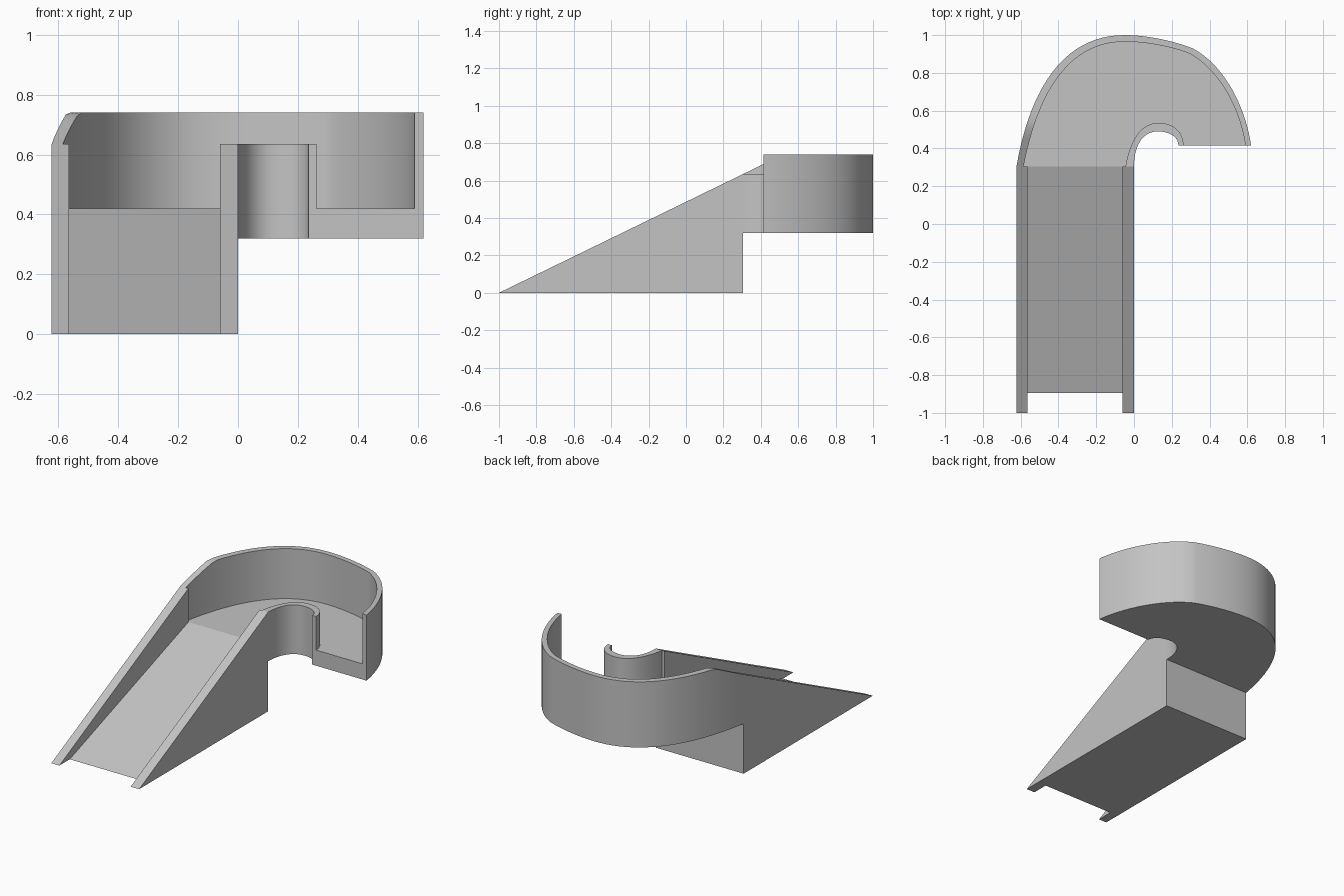
import bpy, bmesh
from mathutils import Vector
from mathutils.geometry import interpolate_bezier

cube = bpy.data.objects.get("Cube")
if cube:
    bpy.data.objects.remove(cube, do_unlink=True)

# Single plain grey
GREY = (0.55, 0.55, 0.55, 1)
grey = bpy.data.materials.new("plain grey")
grey.use_nodes = True
grey.diffuse_color = GREY
grey.node_tree.nodes["Principled BSDF"].inputs["Base Color"].default_value = GREY

SEAM, END = 0.305, 0.415           # y where ramp meets turn, y of open end
BASE, FLOOR, RAIL, TOP = 0.32, 0.42, 0.635, 0.74
SLOPE = RAIL / (SEAM + 1)


def finish(name, bm, smooth=False):
    bmesh.ops.recalc_face_normals(bm, faces=bm.faces[:])
    mesh = bpy.data.meshes.new(name)
    bm.to_mesh(mesh)
    bm.free()
    mesh.materials.append(grey)
    ob = bpy.data.objects.new(name, mesh)
    bpy.context.collection.objects.link(ob)
    if smooth:
        bpy.ops.object.select_all(action='DESELECT')
        ob.select_set(True)
        bpy.context.view_layer.objects.active = ob
        bpy.ops.object.shade_smooth_by_angle(angle=0.45)
    return ob


def prism(name, outline, offset, smooth=False):
    """Extrude a flat outline along an offset vector."""
    bm = bmesh.new()
    face = bm.faces.new([bm.verts.new(p) for p in outline])
    new = bmesh.ops.extrude_face_region(bm, geom=[face])["geom"]
    verts = [v for v in new if isinstance(v, bmesh.types.BMVert)]
    # keep the starting cap so the solid is closed
    if not face.is_valid or len(bm.faces) < len(outline) + 2:
        bm.faces.new([v for v in bm.verts if v not in verts])
    bmesh.ops.translate(bm, verts=verts, vec=offset)
    return finish(name, bm, smooth)


def path(*pts, steps=24):
    """Chain of cubic curves: knot, handle, handle, knot, ..."""
    pts = [Vector((x, y, 0)) for x, y in pts]
    out = [pts[0]]
    for i in range(0, len(pts) - 1, 3):
        out += interpolate_bezier(*pts[i:i + 4], steps)[1:]
    return out


def wall(name, side_a, side_b, top):
    """Curved wall between two paths, with its top height given by a rule."""
    bm = bmesh.new()
    rings = []
    for a, b in zip(side_a, side_b):
        rings.append([bm.verts.new((p.x, p.y, z)) for p, z in
                      ((a, BASE), (a, top(a)), (b, top(b)), (b, BASE))])
    for r, s in zip(rings, rings[1:]):
        for i in range(4):
            j = (i + 1) % 4
            bm.faces.new((r[i], r[j], s[j], s[i]))
    bm.faces.new(rings[0])
    bm.faces.new(rings[-1])
    return finish(name, bm, True)


# Straight ramp: two side walls and the sloping floor between them
for name, x, width in (("ramp_right_wall", -0.622, 0.057), ("ramp_left_wall", -0.06, 0.06)):
    prism(name, [(x, -1, 0), (x, SEAM, RAIL), (x, SEAM, 0)], (width, 0, 0))
x = -0.565
prism("ramp_floor", [(x, -0.895, 0), (x, SEAM, FLOOR), (x, SEAM, 0)], (0.505, 0, 0))

# Plan curves of the turn
outer_out = path((-0.622, SEAM), (-0.55, 0.72), (-0.37, 1), (-0.05, 1),
                 (0.08, 1), (0.22, 0.965), (0.31, 0.93),
                 (0.48, 0.84), (0.59, 0.62), (0.62, END))
outer_in = path((-0.585, SEAM), (-0.51, 0.69), (-0.35, 0.965), (-0.05, 0.965),
                (0.08, 0.965), (0.21, 0.935), (0.3, 0.9),
                (0.45, 0.81), (0.56, 0.62), (0.59, END))
inner_out = path((-0.045, SEAM), (-0.02, 0.45), (0.04, 0.535), (0.13, 0.535),
                 (0.205, 0.535), (0.262, 0.49), (0.262, END))
inner_in = path((0, SEAM), (0, 0.42), (0.05, 0.49), (0.125, 0.49),
                (0.19, 0.49), (0.235, 0.46), (0.235, END))


def outer_top(p):
    # carries on the ramp rail slope until the full wall height
    return min(TOP, RAIL + SLOPE * (p.y - SEAM)) if p.x < 0 else TOP


wall("turn_outer_wall", outer_out, outer_in, outer_top)
wall("turn_inner_wall", inner_out, inner_in, lambda p: RAIL)

# Floor slab of the turn
slab = [(p.x, p.y, BASE) for p in outer_in + inner_out[::-1]]
prism("turn_floor", slab, (0, 0, FLOOR - BASE), True)
